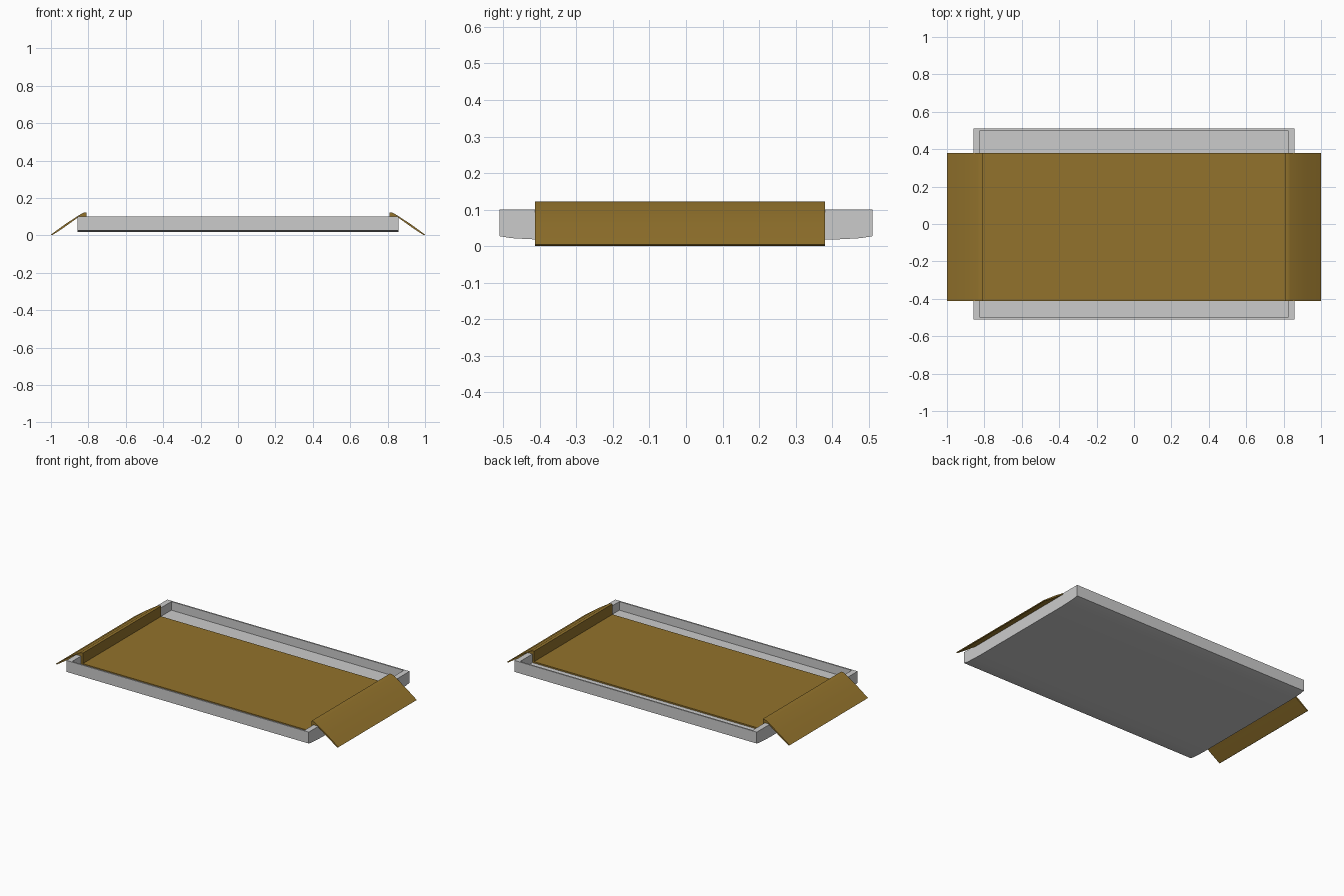
import bpy, bmesh
from mathutils import Vector

if "Cube" in bpy.data.objects:
    bpy.data.objects.remove(bpy.data.objects["Cube"])


def finish(bm, name, color=None):
    bmesh.ops.recalc_face_normals(bm, faces=bm.faces)
    me = bpy.data.meshes.new(name)
    bm.to_mesh(me)
    bm.free()
    ob = bpy.data.objects.new(name, me)
    bpy.context.collection.objects.link(ob)
    if color:
        mat = bpy.data.materials.new(name + "_color")
        mat.diffuse_color = color
        mat.use_nodes = True
        mat.node_tree.nodes["Principled BSDF"].inputs["Base Color"].default_value = mat.diffuse_color
        me.materials.append(mat)
    bpy.context.view_layer.objects.active = ob
    ob.select_set(True)
    bpy.ops.object.shade_smooth_by_angle(angle=0.5)
    ob.select_set(False)
    return ob


def prism(points, offset):
    """Extrude a closed 3D outline along an offset."""
    bm = bmesh.new()
    face = bm.faces.new([bm.verts.new(p) for p in points])
    ext = bmesh.ops.extrude_face_region(bm, geom=[face], use_keep_orig=True)
    bmesh.ops.translate(bm, vec=Vector(offset),
                        verts=[g for g in ext["geom"] if isinstance(g, bmesh.types.BMVert)])
    bmesh.ops.recalc_face_normals(bm, faces=bm.faces)
    return bm


def mirrored(half):
    return half + [(-u, v) for u, v in reversed(half)]


# Tray: softly bowed underside, hollowed from the top
L = 0.858
half = [(0.36, 0.017), (0.43, 0.019), (0.48, 0.022), (0.51, 0.027), (0.51, 0.10)]
tray = prism([(-L, y, z) for y, z in mirrored(half)], (2 * L, 0, 0))
top = max(tray.faces, key=lambda f: f.calc_center_median().z)
bmesh.ops.inset_region(tray, faces=[top], thickness=0.013)
for v in top.verts:
    v.co.x = 0.823 if v.co.x > 0 else -0.823
well = bmesh.ops.extrude_face_region(tray, geom=[top])
bmesh.ops.translate(tray, vec=(0, 0, -0.055),
                    verts=[g for g in well["geom"] if isinstance(g, bmesh.types.BMVert)])
if top.is_valid:
    tray.faces.remove(top)
finish(tray, "tray")

# Cloth runner: lies on the floor, climbs the end walls, slopes to the table
half = [(0.81, 0.055), (0.81, 0.122), (0.822, 0.122), (0.835, 0.117),
        (0.92, 0.062), (1.0, 0.004), (0.994, 0.0), (0.93, 0.042),
        (0.86, 0.092), (0.845, 0.101), (0.822, 0.101), (0.822, 0.046)]
cloth = prism([(x, -0.413, z) for x, z in mirrored(half)], (0, 0.793, 0))
finish(cloth, "cloth_runner", (0.29, 0.17, 0.025, 1))
